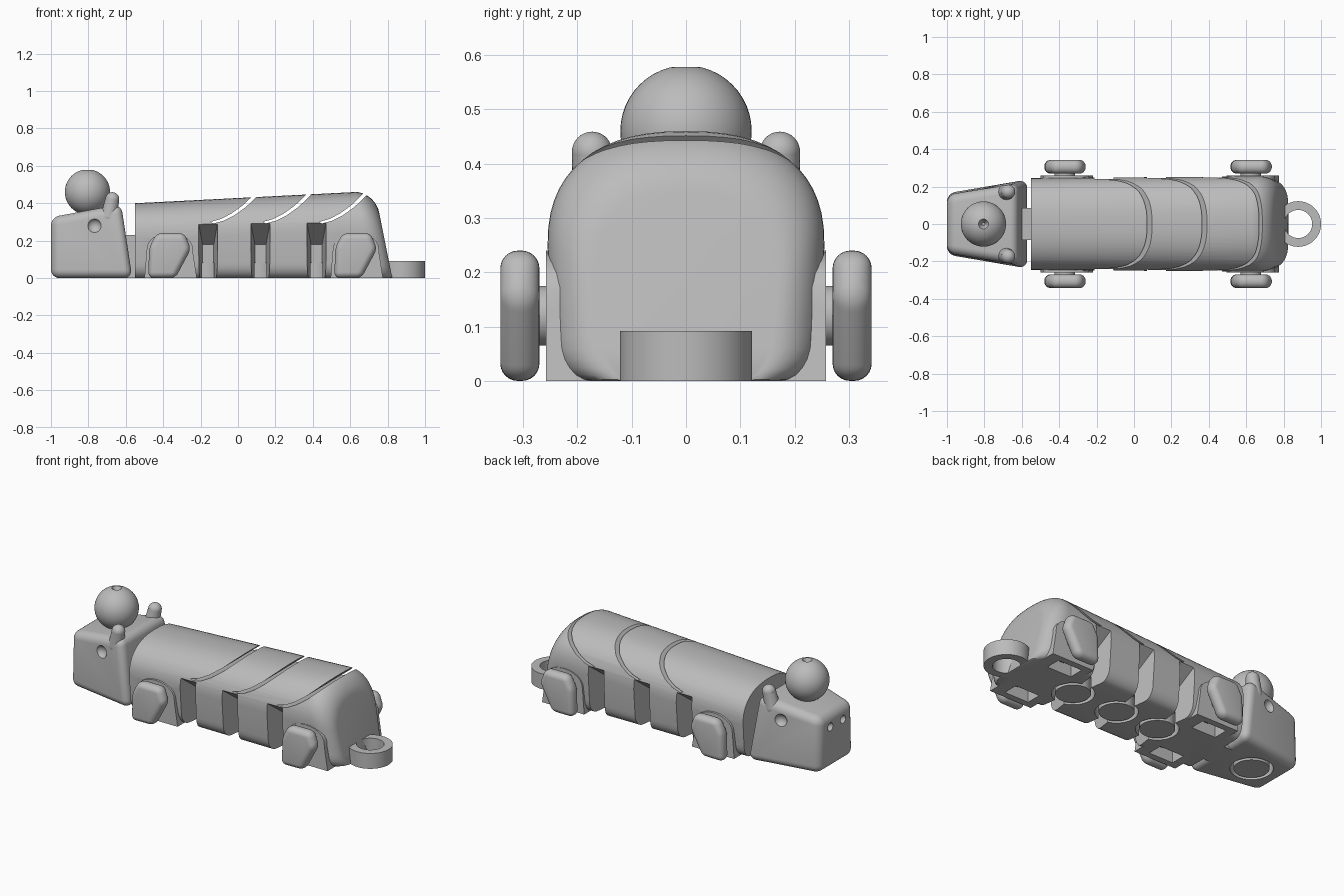
import bpy, bmesh, math
from mathutils import Matrix, Vector

if "Cube" in bpy.data.objects:
    bpy.data.objects.remove(bpy.data.objects["Cube"], do_unlink=True)

grey = bpy.data.materials.new("plain_grey")
grey.use_nodes = True
COLOUR = (0.5, 0.5, 0.5, 1)
grey.diffuse_color = COLOUR
grey.node_tree.nodes["Principled BSDF"].inputs["Base Color"].default_value = COLOUR


def finish(name, bm):
    bmesh.ops.recalc_face_normals(bm, faces=bm.faces)
    mesh = bpy.data.meshes.new(name)
    bm.to_mesh(mesh)
    bm.free()
    mesh.materials.append(grey)
    ob = bpy.data.objects.new(name, mesh)
    bpy.context.collection.objects.link(ob)
    return ob


def loft(name, rings):
    """Skin equal closed rings and cap both ends."""
    bm = bmesh.new()
    loops = [[bm.verts.new(p) for p in ring] for ring in rings]
    n = len(loops[0])
    for a, b in zip(loops, loops[1:]):
        for i in range(n):
            bm.faces.new((a[i], a[(i + 1) % n], b[(i + 1) % n], b[i]))
    bm.faces.new(loops[0])
    bm.faces.new(loops[-1])
    return finish(name, bm)


def prism(name, outline, y0, y1):
    return loft(name, [[(x, y, z) for x, z in outline] for y in (y0, y1)])


def box(name, x0, x1, y0, y1, z0, z1):
    return prism(name, [(x0, z0), (x1, z0), (x1, z1), (x0, z1)], y0, y1)


def rod(name, start, end, r0, r1=None, sides=48):
    a, b = Vector(start), Vector(end)
    turn = (b - a).to_track_quat("Z", "Y").to_matrix().to_4x4()
    bm = bmesh.new()
    bmesh.ops.create_cone(bm, cap_ends=True, segments=sides, radius1=r0,
                          radius2=r0 if r1 is None else r1, depth=(b - a).length,
                          matrix=Matrix.Translation((a + b) / 2) @ turn)
    return finish(name, bm)


def ball(name, centre, radius):
    bm = bmesh.new()
    bmesh.ops.create_uvsphere(bm, u_segments=48, v_segments=24, radius=radius,
                              matrix=Matrix.Translation(centre))
    return finish(name, bm)


def apply(ob, mod):
    bpy.context.view_layer.objects.active = ob
    bpy.ops.object.modifier_apply(modifier=mod.name)


def cut(ob, cutter, operation="DIFFERENCE"):
    mod = ob.modifiers.new("cut", "BOOLEAN")
    mod.operation, mod.solver, mod.object = operation, "EXACT", cutter
    apply(ob, mod)
    bpy.data.objects.remove(cutter, do_unlink=True)


def round_edges(ob, width, segments=6):
    mod = ob.modifiers.new("round", "BEVEL")
    mod.width, mod.segments, mod.limit_method = width, segments, "ANGLE"
    mod.angle_limit = math.radians(20)
    apply(ob, mod)


def tube(name, x, outer, inner, z0, z1):
    ob = rod(name, (x, 0, z0), (x, 0, z1), outer, sides=64)
    cut(ob, rod("bore", (x, 0, z0 - 0.05), (x, 0, z1 + 0.05), inner, sides=64))
    return ob


def section(w, h, x_of):
    """Domed body cross-section with rounded lower corners."""
    half = []
    drop = h * 0.46
    for i in range(15):
        a = math.pi / 2 * (1 - i / 14)
        half.append((w * math.cos(a) ** (2 / 2.4), h - drop + drop * math.sin(a) ** (2 / 2.4)))
    for i in range(7):
        a = math.pi / 2 * i / 6
        half.append((w - 0.07 + 0.06 * math.cos(a), 0.08 - 0.08 * math.sin(a)))
    half[0] = (0, h)
    full = half + [(-y, z) for y, z in reversed(half[1:])]
    return [(x_of(z), y, z) for y, z in full]


# Body with a rounded, leaning rear
rings = [section(0.245, 0.40, lambda z: -0.55)]
for i in range(11):
    t = math.pi / 2 * i / 10
    s, c = math.sin(t), 1 - math.cos(t)
    rings.append(section(0.255 - 0.085 * c, 0.46 - 0.11 * c,
                         lambda z: 0.72 + 0.105 * s - 0.2 * z))
body = loft("body", rings)

# Raised pads behind the legs, with slots beneath for the axles
LEG_X = (-0.37, 0.625)
for x in LEG_X:
    arch = [(x - 0.13, 0), (x + 0.15, 0)]
    for i in range(13):
        a = math.pi * i / 12
        arch.append((x + 0.005 + 0.125 * math.cos(a), 0.13 + 0.11 * math.sin(a) ** 0.7 if 0 < i < 12 else 0.13))
    for side in (-1, 1):
        cut(body, prism("pad", arch, side * 0.15, side * 0.258), "UNION")
        cut(body, box("slot", x - 0.08, x + 0.08, side * 0.13, side * 0.22, -0.05, 0.2))

# Joints: side wedges, slanted shell seams and round pivot grooves
JOINT_X = (-0.16, 0.12, 0.42)
for x in JOINT_X:
    for side in (-1, 1):
        def frame(y, half, top):
            return [(x - half, y * side, -0.02), (x + half, y * side, -0.02),
                    (x + half, y * side, top), (x - half, y * side, top)]
        cut(body, loft("wedge", [frame(0.10, 0.03, 0.18), frame(0.27, 0.054, 0.31)]))
    seam = [(0.03, 0.292), (0.085, 0.307), (0.14, 0.335), (0.20, 0.378), (0.245, 0.42), (0.32, 0.50)]
    strip = [(x + a, z) for a, z in seam] + [(x + a - 0.018, z + 0.008) for a, z in reversed(seam)]
    cut(body, prism("seam", strip, -0.3, 0.3))
    cut(body, tube("groove", x, 0.115, 0.095, -0.05, 0.08))

# Head block, wider and taller toward the neck
head = loft("head", [
    [(-1.0, y, z) for y, z in ((-0.165, 0), (0.165, 0), (0.155, 0.325), (-0.155, 0.325))],
    [(x, y, z) for x, y, z in ((-0.565, -0.24, 0), (-0.565, 0.24, 0),
                               (-0.625, 0.215, 0.395), (-0.625, -0.215, 0.395))]])
round_edges(head, 0.045)
for side in (-1, 1):
    cut(head, ball("eye_hollow", (-0.77, side * 0.212, 0.28), 0.04))
    cut(head, ball("nostril", (-1.0, side * 0.06, 0.25), 0.024))
cut(head, tube("groove", -0.81, 0.115, 0.095, -0.05, 0.08))

# Neck link
neck = box("neck_link", -0.62, -0.50, -0.085, 0.085, 0, 0.23)

# Ball on the head, flattened and dimpled on top
knob = ball("head_ball", (-0.805, 0, 0.46), 0.121)
cut(knob, box("trim", -0.95, -0.65, -0.2, 0.2, 0.578, 0.7))
cut(knob, rod("dimple", (-0.805, 0, 0.54), (-0.805, 0, 0.5785), 0.008, 0.027))
parts = [body, head, neck, knob]

# Ears, legs and axles on both sides
LEG = [(-0.11, 0), (0.035, 0), (0.118, 0.155), (0.085, 0.24), (-0.065, 0.24), (-0.105, 0.165)]
for side, label in ((-1, "right"), (1, "left")):
    low, high = (-0.69, side * 0.165, 0.33), (-0.672, side * 0.173, 0.422)
    ear = rod(label + "_ear", low, high, 0.044, 0.037)
    cut(ear, ball("ear_base", low, 0.044), "UNION")
    cut(ear, ball("ear_tip", high, 0.037), "UNION")
    parts.append(ear)
    for x, end in zip(LEG_X, ("front", "rear")):
        leg = prism(f"{label}_{end}_leg", [(x + a, z) for a, z in LEG], side * 0.27, side * 0.342)
        round_edges(leg, 0.032)
        axle = rod(f"{label}_{end}_axle", (x, side * 0.15, 0.12), (x, side * 0.285, 0.12), 0.055)
        flange = rod(f"{label}_{end}_axle_flange", (x, side * 0.15, 0.12),
                     (x, side * 0.19, 0.12), 0.07)
        parts += [leg, axle, flange]

# Tail loop
parts.append(tube("tail_ring", 0.878, 0.122, 0.075, 0, 0.092))

# Smooth curves, keep hard edges
for ob in parts:
    bpy.ops.object.select_all(action="DESELECT")
    ob.select_set(True)
    bpy.context.view_layer.objects.active = ob
    bpy.ops.object.shade_smooth_by_angle(angle=math.radians(30))
